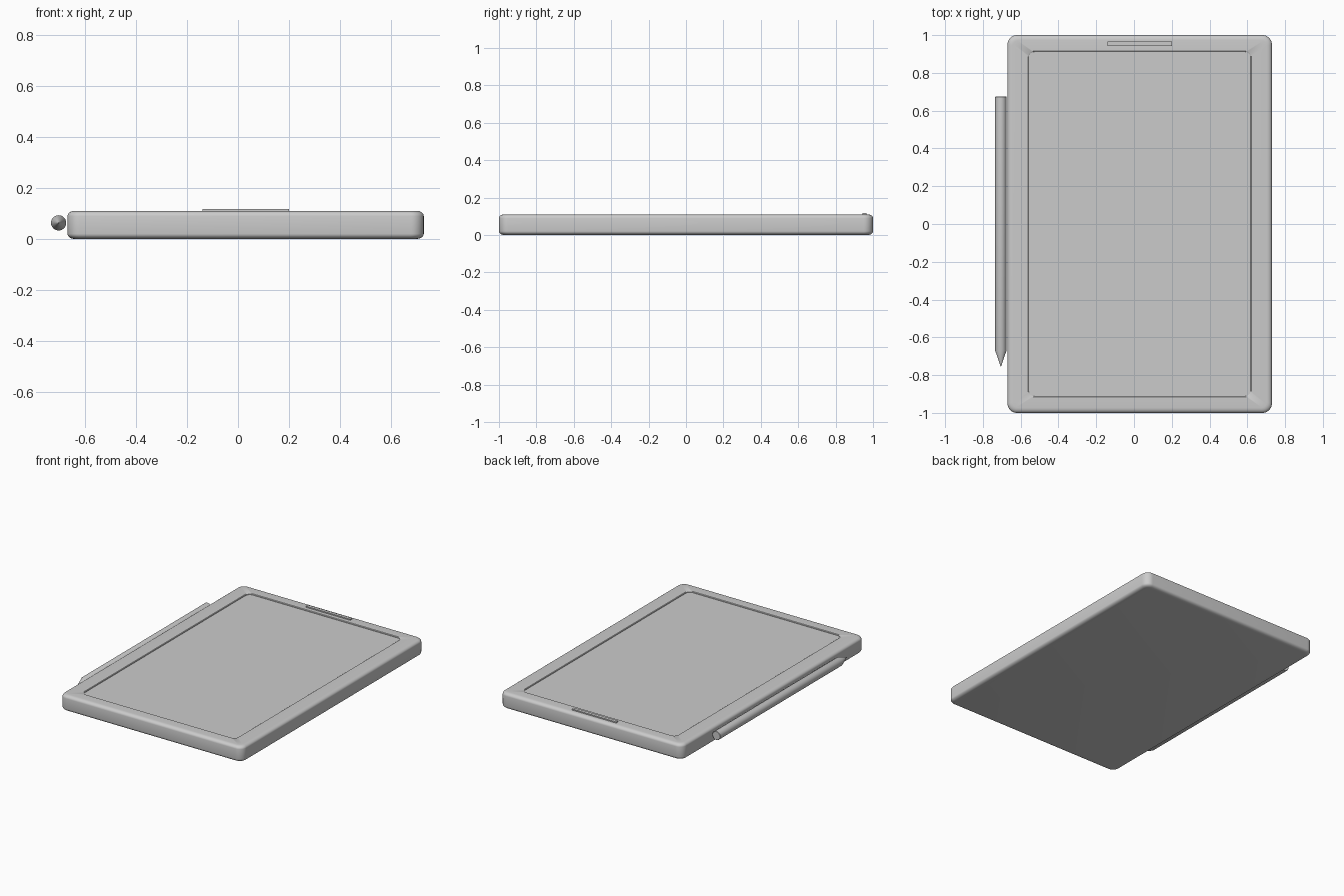
import bpy, bmesh, math

if "Cube" in bpy.data.objects:
    bpy.data.objects.remove(bpy.data.objects["Cube"])

CX = 0.03  # centre of the slab; the pen takes up the left side


def rounded_rect(hx, hy, r, n=8):
    pts = []
    for k, (sx, sy) in enumerate([(1, 1), (-1, 1), (-1, -1), (1, -1)]):
        for i in range(n + 1):
            a = math.radians(90 * k + 90 * i / n)
            pts.append((CX + sx * (hx - r) + r * math.cos(a), sy * (hy - r) + r * math.sin(a)))
    return pts


def loft(name, loops, cap_start=True, cap_end=True):
    """Skin a stack of (half x, half y, corner radius, z) rounded rectangles."""
    bm = bmesh.new()
    rings = [[bm.verts.new((x, y, z)) for x, y in rounded_rect(hx, hy, r)] for hx, hy, r, z in loops]
    for a, b in zip(rings, rings[1:]):
        for i in range(len(a)):
            j = (i + 1) % len(a)
            bm.faces.new((a[i], a[j], b[j], b[i]))
    if cap_start:
        bm.faces.new(rings[0][::-1])
    if cap_end:
        bm.faces.new(rings[-1])
    return finish(name, bm)


def finish(name, bm):
    bmesh.ops.recalc_face_normals(bm, faces=bm.faces)
    me = bpy.data.meshes.new(name)
    bm.to_mesh(me)
    bm.free()
    ob = bpy.data.objects.new(name, me)
    bpy.context.collection.objects.link(ob)
    bpy.ops.object.select_all(action='DESELECT')
    ob.select_set(True)
    bpy.context.view_layer.objects.active = ob
    bpy.ops.object.shade_smooth_by_angle(angle=math.radians(35))
    return ob


# Slab body: rounded edges, top rim dropping into a shallow screen recess
HX, HY, H, EX, EZ = 0.70, 1.0, 0.11, 0.027, 0.02
loops = []
for top in (False, True):
    for i in range(6):
        t = math.radians(18 * i)
        if top:
            inset, z = EX * (1 - math.cos(t)), H - EZ + EZ * math.sin(t)
        else:
            inset, z = EX * (1 - math.sin(t)), EZ * (1 - math.cos(t))
        loops.append((HX - inset, HY - inset, 0.05 - inset * 0.7, z))
SX, SY = 0.588, 0.912
loops += [(SX + 0.004, SY + 0.004, 0.035, H), (SX, SY, 0.032, H - 0.003), (SX, SY, 0.032, H - 0.012)]
loft("tablet_body", loops)

# Screen panel set just below the rim
loft("screen", [(SX, SY, 0.032, H - 0.014), (SX, SY, 0.032, H - 0.007)])

# Speaker bar on the top bezel
bm = bmesh.new()
bmesh.ops.create_cube(bm, size=1)
for v in bm.verts:
    v.co = (CX + v.co.x * 0.34, 0.954 + v.co.y * 0.022, 0.110 + v.co.z * 0.016)
finish("speaker_bar", bm)

# Stylus lying along the left edge: profile of (radius, y) turned about its axis
bm = bmesh.new()
N, R = 32, 0.03
rings = []
for r, y in [(R - 0.002, 0.675), (R, 0.673), (R, -0.67), (0.001, -0.755)]:
    rings.append([bm.verts.new((-0.705 + r * math.cos(2 * math.pi * i / N), y,
                                0.063 + r * math.sin(2 * math.pi * i / N))) for i in range(N)])
for a, b in zip(rings, rings[1:]):
    for i in range(N):
        j = (i + 1) % N
        bm.faces.new((a[i], a[j], b[j], b[i]))
bm.faces.new(rings[0])
bm.faces.new(rings[-1])
finish("stylus", bm)
